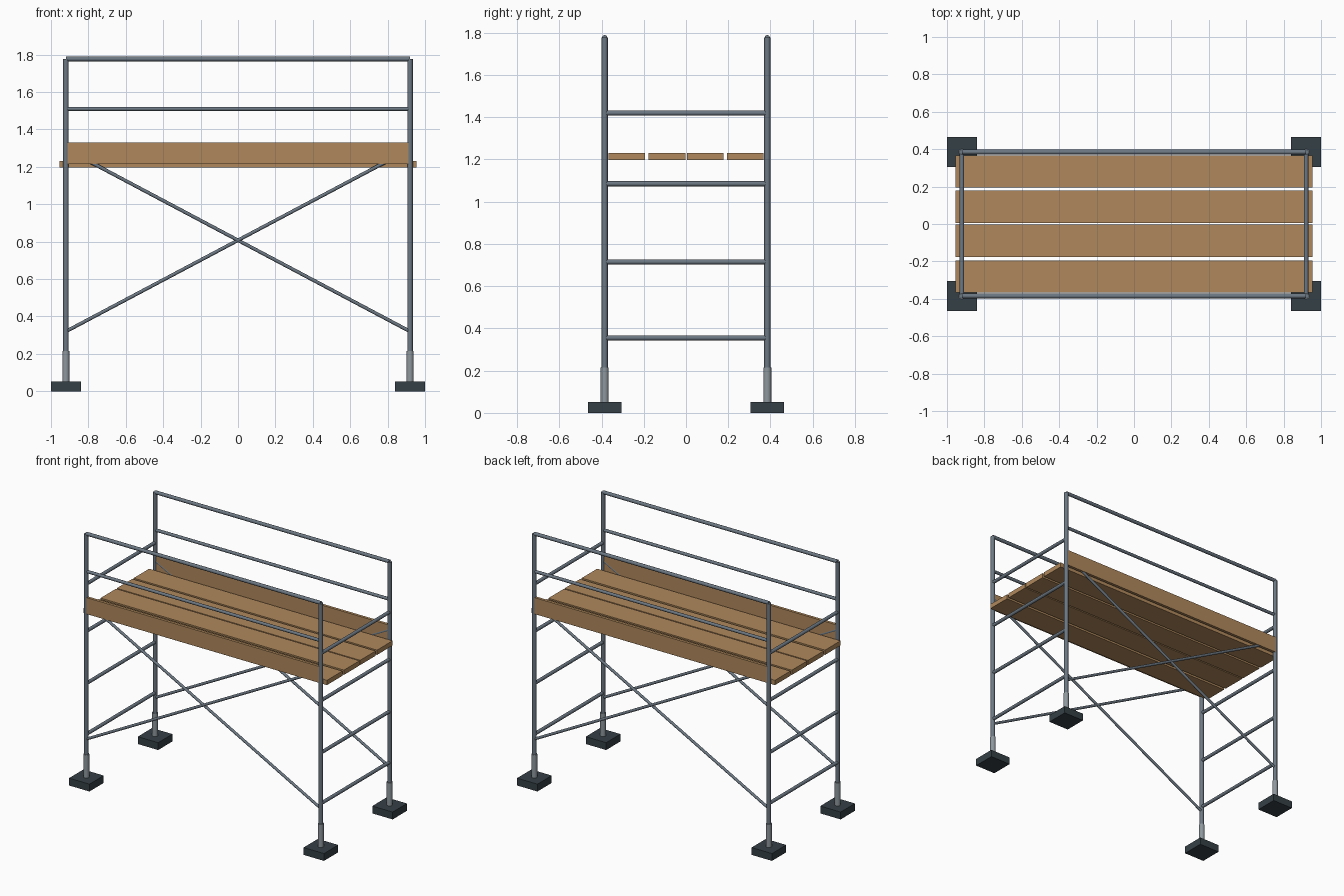
import bpy
from math import radians
from mathutils import Vector

cube = bpy.data.objects.get("Cube")
if cube:
    bpy.data.objects.remove(cube, do_unlink=True)


def material(name, rgb):
    linear = [((c / 255 + 0.055) / 1.055) ** 2.4 for c in rgb] + [1]
    mat = bpy.data.materials.new(name)
    mat.use_nodes = True
    mat.diffuse_color = linear
    bsdf = next(n for n in mat.node_tree.nodes if n.type == "BSDF_PRINCIPLED")
    bsdf.inputs["Base Color"].default_value = linear
    return mat


STEEL = material("steel tube", (108, 120, 131))
ZINC = material("pale zinc", (142, 152, 158))
DARK = material("dark base", (53, 64, 70))
WOOD = material("wood", (176, 137, 92))


def box(name, centre, size, mat):
    bpy.ops.mesh.primitive_cube_add(size=1, location=centre)
    ob = bpy.context.object
    ob.name = name
    ob.scale = size
    bpy.ops.object.transform_apply(location=False, rotation=False, scale=True)
    ob.data.materials.append(mat)


def tube(name, start, end, radius, mat=STEEL):
    start, end = Vector(start), Vector(end)
    span = end - start
    bpy.ops.mesh.primitive_cylinder_add(
        vertices=12, radius=radius, depth=span.length, location=(start + end) / 2,
        rotation=span.to_track_quat("Z", "Y").to_euler())
    ob = bpy.context.object
    ob.name = name
    bpy.ops.object.shade_smooth_by_angle(angle=radians(40))
    ob.data.materials.append(mat)


X, Y, TOP = 0.92, 0.385, 1.777
SIDES = (("right", -1), ("left", 1))
FACES = (("front", -1), ("back", 1))

# Corner posts with base plates and screw jacks
for side, sx in SIDES:
    for face, sy in FACES:
        x, y, tag = sx * X, sy * Y, f"{face}_{side}"
        box(f"{tag}_base_plate", (x, y, 0.026), (0.16, 0.16, 0.052), DARK)
        tube(f"{tag}_jack", (x, y, 0.05), (x, y, 0.215), 0.019, ZINC)
        tube(f"{tag}_post", (x, y, 0.2), (x, y, TOP), 0.0145)

# Ladder rungs on both ends
for side, sx in SIDES:
    for i, z in enumerate((0.355, 0.715, 1.085, 1.42)):
        tube(f"{side}_rung_{i + 1}", (sx * X, -Y, z), (sx * X, Y, z), 0.012)

# Guard rails, cross braces and toe boards on the long faces
for face, sy in FACES:
    y = sy * Y
    tube(f"{face}_top_rail", (-X, y, TOP), (X, y, TOP), 0.0125)
    tube(f"{face}_middle_rail", (-X, y, 1.51), (X, y, 1.51), 0.011)
    for side, sx in SIDES:
        tube(f"{face}_{side}_brace", (sx * X, y, 0.32), (-sx * X, y, 1.295), 0.0095)
    box(f"{face}_toe_board", (0, sy * 0.387, 1.272), (1.84, 0.02, 0.116), WOOD)

# Platform planks
for i, y in enumerate((-0.281, -0.09, 0.092, 0.281)):
    box(f"plank_{i + 1}", (0, y, 1.214), (1.91, 0.173, 0.034), WOOD)
